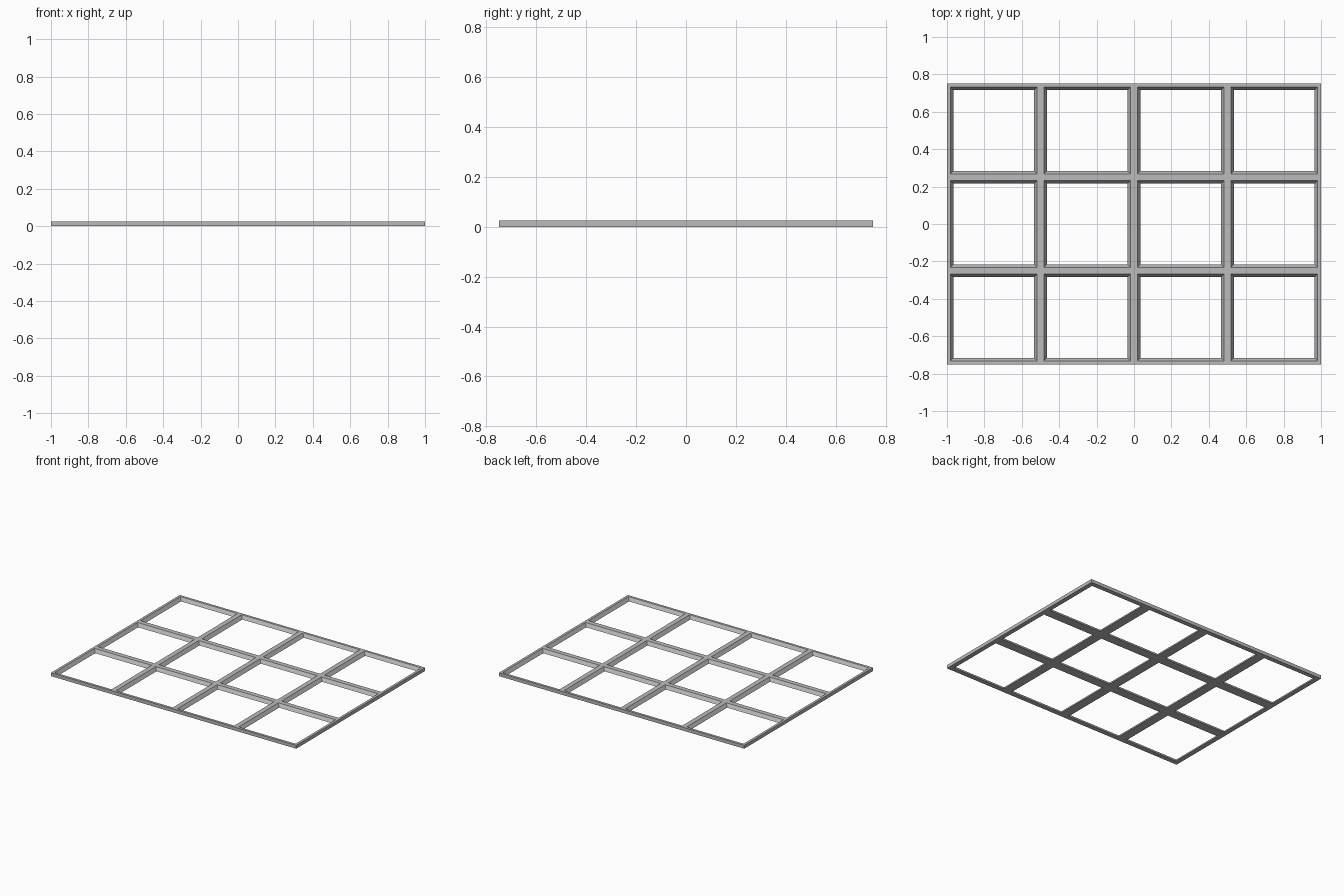
import bpy
import bmesh

cube = bpy.data.objects.get("Cube")
if cube:
    bpy.data.objects.remove(cube, do_unlink=True)

COLS, ROWS, PITCH = 4, 3, 0.5
HEIGHT = 0.025
TOP_INSET, BASE_INSET = 0.018, 0.034   # bars are wider at the base

grey = bpy.data.materials.new("plain grey")
grey.use_nodes = True
colour = (0.5, 0.5, 0.5, 1)
grey.diffuse_color = colour
grey.node_tree.nodes["Principled BSDF"].inputs["Base Color"].default_value = colour

bm = bmesh.new()


def ring(cx, cy, inset, z):
    """Square loop of four vertices around a cell centre."""
    r = PITCH / 2 - inset
    return [bm.verts.new((cx + sx * r, cy + sy * r, z))
            for sx, sy in ((-1, -1), (1, -1), (1, 1), (-1, 1))]


# One sloped-sided opening per cell; neighbouring cells share their bars
for col in range(COLS):
    for row in range(ROWS):
        cx = (col - (COLS - 1) / 2) * PITCH
        cy = (row - (ROWS - 1) / 2) * PITCH
        loops = [ring(cx, cy, 0, HEIGHT), ring(cx, cy, TOP_INSET, HEIGHT),
                 ring(cx, cy, BASE_INSET, 0), ring(cx, cy, 0, 0)]
        outside = (row == 0, col == COLS - 1, row == ROWS - 1, col == 0)
        for side in range(4):
            nxt = (side + 1) % 4
            for a, b in zip(loops, loops[1:]):
                bm.faces.new((a[side], a[nxt], b[nxt], b[side]))
            # Upright outer wall of the frame
            if outside[side]:
                a, b = loops[3], loops[0]
                bm.faces.new((a[side], a[nxt], b[nxt], b[side]))

bmesh.ops.remove_doubles(bm, verts=bm.verts, dist=0.0001)
bmesh.ops.recalc_face_normals(bm, faces=bm.faces)

mesh = bpy.data.meshes.new("lattice_frame")
bm.to_mesh(mesh)
bm.free()
mesh.materials.append(grey)
frame = bpy.data.objects.new("lattice_frame", mesh)
bpy.context.collection.objects.link(frame)
